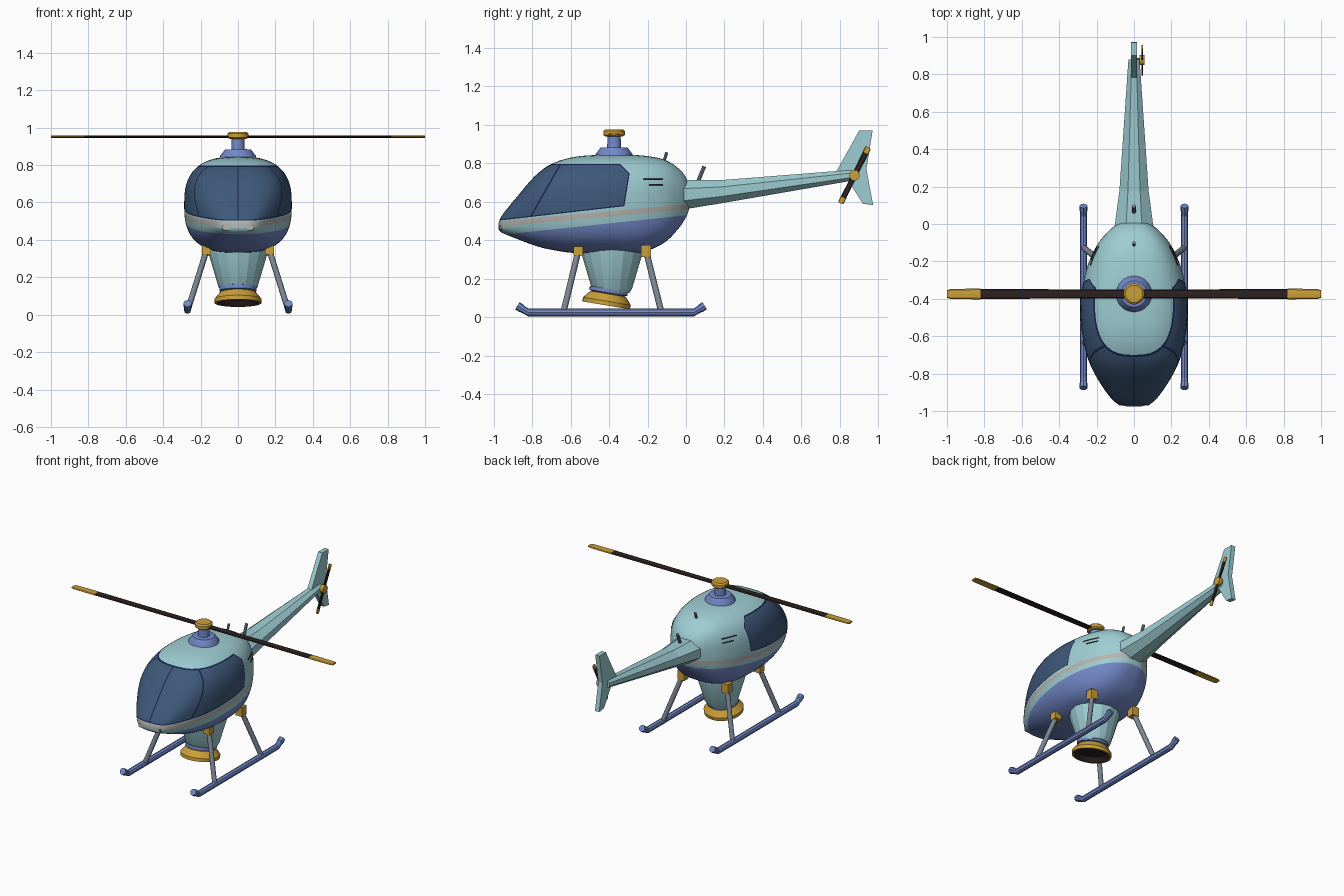
import bpy, bmesh
from math import sin, cos, pi, copysign, radians
from mathutils import Vector as V, Matrix

if "Cube" in bpy.data.objects:
    bpy.data.objects.remove(bpy.data.objects["Cube"])


def material(name, r, g, b):
    m = bpy.data.materials.new(name)
    m.use_nodes = True
    m.diffuse_color = (r, g, b, 1)
    m.node_tree.nodes["Principled BSDF"].inputs["Base Color"].default_value = (r, g, b, 1)
    return m


TEAL = material("pale teal", .34, .61, .65)
BLUE = material("periwinkle blue", .17, .25, .58)
GLASS = material("navy glass", .048, .098, .19)
FRAME = material("dark navy frame", .01, .018, .08)
STRIPE = material("warm grey stripe", .47, .45, .42)
GOLD = material("gold", .6, .35, .04)
DARK = material("dark brown", .026, .015, .014)
STEEL = material("steel grey", .2, .24, .3)
X, Y, Z = V((1, 0, 0)), V((0, 1, 0)), V((0, 0, 1))


def finish(name, bm, mats, smooth=None):
    bmesh.ops.recalc_face_normals(bm, faces=bm.faces)
    me = bpy.data.meshes.new(name)
    bm.to_mesh(me)
    bm.free()
    ob = bpy.data.objects.new(name, me)
    bpy.context.collection.objects.link(ob)
    for m in mats:
        me.materials.append(m)
    if smooth:
        bpy.ops.object.select_all(action='DESELECT')
        ob.select_set(True)
        bpy.context.view_layer.objects.active = ob
        bpy.ops.object.shade_smooth_by_angle(angle=radians(smooth))
    return ob


def ring(c, u, v, a, b, sides=8, n=2, turn=0):
    """Superellipse outline around c in the plane of u and v."""
    out = []
    for i in range(sides):
        t = 2 * pi * (i + turn) / sides
        p, q = [copysign(abs(f) ** (2 / n), f) for f in (cos(t), sin(t))]
        out.append(V(c) + u * a * p + v * b * q)
    return out


def loft_mesh(rings, slots):
    bm = bmesh.new()
    rows = [[bm.verts.new(p) for p in r] for r in rings]
    n = len(rows[0])
    for k, (r, s) in enumerate(zip(rows, rows[1:])):
        for i in range(n):
            j = (i + 1) % n
            bm.faces.new((r[i], r[j], s[j], s[i])).material_index = slots[k]
    bm.faces.new(rows[0]).material_index = slots[0]
    bm.faces.new(rows[-1]).material_index = slots[-1]
    return bm


def loft(name, rings, mats, smooth=None):
    """Skin the rings; mats is one material or one per band."""
    if not isinstance(mats, list):
        mats = [mats] * (len(rings) - 1)
    used = list(dict.fromkeys(mats))
    return finish(name, loft_mesh(rings, [used.index(m) for m in mats]), used, smooth)


def lathe(name, profile, mats, sides=32, smooth=35):
    return loft(name, [ring((0, 0, z), X, Y, r, r, sides) for r, z in profile], mats, smooth)


def tube(name, path, r, mat, sides=8, smooth=None):
    path = [V(p) for p in path]
    rings = []
    for i, p in enumerate(path):
        d = (path[min(i + 1, len(path) - 1)] - path[max(i - 1, 0)]).normalized()
        u = d.cross(X if abs(d.x) < .9 else Z).normalized()
        rings.append(ring(p, u, d.cross(u), r, r, sides))
    return loft(name, rings, mat, smooth)


# Cabin stations: y, top, bottom, half width
STATIONS = [(-.975, .487, .46, .04), (-.965, .515, .445, .08), (-.94, .552, .432, .115),
            (-.88, .625, .408, .162), (-.787, .733, .373, .218), (-.7, .797, .351, .253),
            (-.58, .834, .334, .278), (-.42, .845, .33, .287), (-.25, .843, .333, .257),
            (-.12, .822, .383, .202), (-.04, .775, .46, .138), (.005, .717, .53, .08),
            (.02, .64, .585, .03)]


def smooth_stations(rows, steps=5):
    out = []
    for i in range(len(rows) - 1):
        a, b, c, d = [rows[min(max(k, 0), len(rows) - 1)] for k in range(i - 1, i + 3)]
        for s in range(steps):
            t = s / steps
            out.append([q + .5 * t * (r - p + t * (2 * p - 5 * q + 4 * r - w + t * (3 * (q - r) + w - p)))
                        for p, q, r, w in zip(a, b, c, d)])
    return out + [list(rows[-1])]


HULL = smooth_stations(STATIONS)
POWER = 2.7


def hull_x(y, z):
    """Half width of the cabin at a side position."""
    _, top, low, w = min(HULL, key=lambda s: abs(s[0] - y))
    f = abs(z - (top + low) / 2) / ((top - low) / 2)
    return w * (1 - min(f, 1) ** POWER) ** (1 / POWER)


# Cabin: cut along the paint lines, then coloured by region
WINDOW = [(V((0, -.97, .503)), V((0, -.115, 1))), (V((0, 0, .797)), V((0, 0, -1))),
          (V((0, -.32, .58)), V((0, -1, .16))), (V((0, -.305, .76)), V((0, -1, -1)))]
WINDOW = [(c, n.normalized()) for c, n in WINDOW]
PILLARS = [(V((0, 0, 0)), X), (V((0, -.81, .52)), V((0, 1, -.57)).normalized())]
STRIPE_TOP = (V((0, -.97, .5)), V((0, -.09, 1)).normalized())
STRIPE_LOW = (V((0, -.97, .472)), V((0, -.09, 1)).normalized())
BELLY = (V((0, -.97, .428)), V((0, -.105, 1)).normalized())
EDGE, BAR = .006, .004
bm = loft_mesh([ring((0, y, (t + b) / 2), X, Z, w, (t - b) / 2, 56, POWER)
                for y, t, b, w in HULL], [0] * (len(HULL) - 1))
cuts = WINDOW + [(c + n * EDGE, n) for c, n in WINDOW] + [STRIPE_TOP, STRIPE_LOW, BELLY]
cuts += [(c + n * s, n) for c, n in PILLARS for s in (-BAR, BAR)]
for c, n in cuts:
    bmesh.ops.bisect_plane(bm, geom=bm.verts[:] + bm.edges[:] + bm.faces[:],
                           dist=1e-5, plane_co=c, plane_no=n)
for f in bm.faces:
    p = f.calc_center_median()
    side = lambda plane: (p - plane[0]).dot(plane[1])
    depth = min(map(side, WINDOW))
    if depth > 0:
        bar = depth < EDGE or min(abs(side(q)) for q in PILLARS) < BAR
        f.material_index = 2 if bar else 1
    elif side(BELLY) < 0:
        f.material_index = 4
    elif side(STRIPE_LOW) > 0 > side(STRIPE_TOP):
        f.material_index = 3
finish("cabin", bm, [TEAL, GLASS, FRAME, STRIPE, BLUE], 40)

# Tail boom and fin
loft("tail_boom", [ring((0, y, (t + b) / 2), X, Z, w * 1.08, (t - b) * .54, 8, 2, .5)
                   for y, w, t, b in [(-.06, .11, .715, .553), (.18, .078, .713, .592),
                                      (.88, .03, .768, .713)]], TEAL)
fin = [(.78, .755), (.9, .97), (.97, .97), (.938, .77), (.973, .583), (.92, .59), (.84, .715)]
loft("tail_fin", [[V((x, y, z)) for y, z in fin] for x in (-.016, .016)], TEAL)


# Rotor blades share one outline along x, with gold tips
def blades(name, half, tip, chord, thick, smooth=None):
    spans = [(1, .75), (.98, .98), (tip, 1.08), (tip, 1), (.03, .85)]
    stations = [(-s, c) for s, c in spans] + [(s, c) for s, c in reversed(spans)]
    rings = [ring((half * s, 0, 0), Y, Z, chord * c, thick, 8, 3) for s, c in stations]
    return loft(name, rings, [GOLD] * 3 + [DARK] * 3 + [GOLD] * 3, smooth)


MAST_Y = -.374
blades("main_rotor_blades", 1, .82, .027, .006).location = (0, MAST_Y, .952)
lathe("rotor_mast", [(.1, .82), (.095, .85), (.07, .882), (.036, .884), (.034, .95)],
      BLUE).location.y = MAST_Y
lathe("rotor_hub", [(.045, .94), (.056, .948), (.056, .968), (.046, .977)], GOLD).location.y = MAST_Y

hub = V((.044, .876, .738))
tail = blades("tail_rotor_blades", .162, .8, .015, .005)
tail.matrix_world = Matrix.Translation(hub) @ Matrix.Rotation(radians(-63.5), 4, 'X').inverted() \
    @ Matrix.Rotation(radians(90), 4, 'Z') @ Matrix.Rotation(radians(90), 4, 'X')
tube("tail_rotor_hub", [hub - X * .014, hub + X * .012], .027, GOLD, 16, 35)
tube("tail_rotor_shaft", [hub - X * .04, hub], .012, STEEL)

# Hopper with a tilted nozzle
lathe("hopper", [(.16, .36), (.157, .325), (.105, .15), (.09, .125)], TEAL, 16, 15).location.y = -.385
nozzle = lathe("nozzle", [(.09, .03), (.112, 0), (.125, 0), (.126, .022), (.094, .06), (.085, .062),
                          (.1, .066), (.1, .086), (.085, .09), (.085, .11)],
               [DARK] + [GOLD] * 4 + [BLUE] * 4)
nozzle.location = (0, -.415, .062)
nozzle.rotation_euler.x = radians(-9.5)

# Parts on both sides
for s, label in ((1, "left"), (-1, "right")):
    x = .27 * s
    tube(label + "_skid", [(x, -.865, .052), (x, -.82, .025), (x, .04, .025), (x, .085, .052)],
         .02, BLUE)
    for end, y, up in (("front", -.865, -1), ("rear", .085, 1)):
        tube(f"{label}_skid_{end}_cap", [(x, y - .012 * up, .045), (x, y + .012 * up, .06)], .022, BLUE)
    for end, top, foot, h in (("front", -.56, -.635, .024), ("rear", -.208, -.13, .032)):
        head = V((.168 * s, top, .345))
        tube(f"{label}_{end}_strut", [head, (.265 * s, foot, .035)], .016, STEEL, 10, 40)
        loft(f"{label}_{end}_bracket", [ring(head + Z * k, X, Y, .035, .035, 4, 2, .5)
                                        for k in (-h, h)], GOLD)
    # Headlight
    lamp = V((.058 * s, -.955, .466))
    loft(label + "_headlight_rim", [ring(lamp + Y * k, X, Z, .028, .015, 16, 4)
                                    for k in (-.012, .05)], STEEL)
    loft(label + "_headlight_lens", [ring(lamp + Y * k, X, Z, .022, .01, 16, 4)
                                     for k in (-.016, 0)], STRIPE)
    # Vent slots follow the cabin side
    for k, (start, z) in enumerate(((-.225, .717), (-.2, .69))):
        ys = [start + (-.125 - start) * i / 8 for i in range(9)]
        near = [min(HULL, key=lambda r: abs(r[0] - y))[0] for y in ys]
        tube(f"{label}_vent_{k + 1}", [(s * hull_x(y, z), y, z) for y in dict.fromkeys(near)],
             .004, DARK, 6)

# Aerials
tube("roof_aerial", [(0, -.115, .81), (0, -.1, .858)], .008, STEEL)
tube("boom_aerial", [(0, .06, .7), (0, .095, .785)], .01, STEEL)
